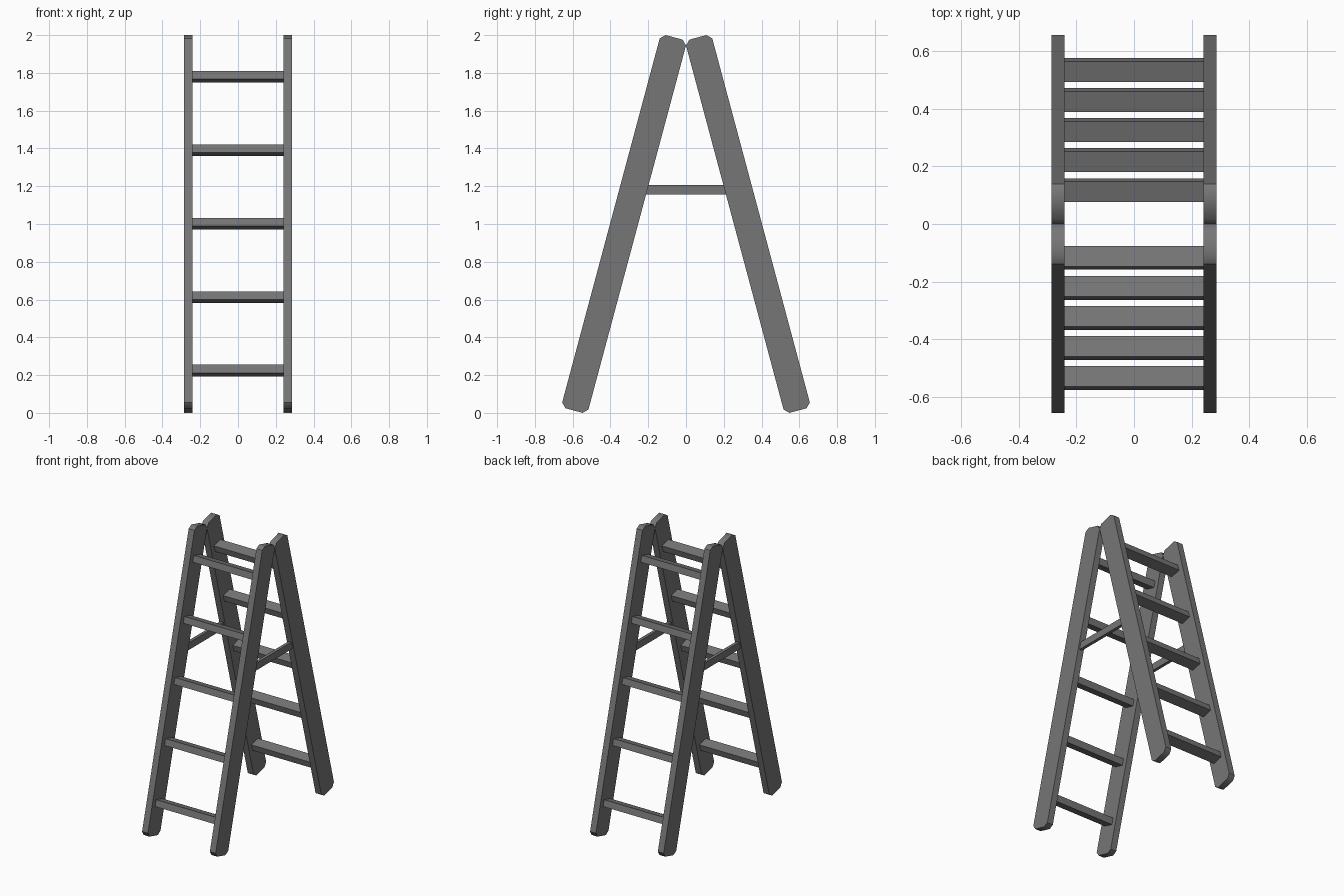
import bpy, bmesh, math
from mathutils import Matrix, Vector

if "Cube" in bpy.data.objects:
    bpy.data.objects.remove(bpy.data.objects["Cube"])

TILT = math.radians(15)
D = Vector((0, math.sin(TILT), math.cos(TILT)))    # along the front leg
N = Vector((0, math.cos(TILT), -math.sin(TILT)))   # across the front leg
W = -0.5755                                        # centre line of the leg
IN, OUT = 0.2405, 0.2855                           # inner / outer x of the legs

mat = bpy.data.materials.new("dark_grey")
mat.diffuse_color = (0.18, 0.18, 0.18, 1)
mat.use_nodes = True
mat.node_tree.nodes["Principled BSDF"].inputs["Base Color"].default_value = mat.diffuse_color


def at(x, u, w, back):
    p = D * u + N * w
    return Vector((x, -p.y if back else p.y, p.z))


def finish(bm, name):
    bmesh.ops.recalc_face_normals(bm, faces=bm.faces)
    me = bpy.data.meshes.new(name)
    bm.to_mesh(me)
    bm.free()
    me.materials.append(mat)
    ob = bpy.data.objects.new(name, me)
    bpy.context.collection.objects.link(ob)


def prism(name, profile, x0, x1, back, caps=()):
    """Extrude a profile of (along, across) points between x0 and x1."""
    bm = bmesh.new()
    a = [bm.verts.new(at(x0, u, w, back)) for u, w in profile]
    b = [bm.verts.new(at(x1, u, w, back)) for u, w in profile]
    bm.faces.new(a)
    bm.faces.new(b)
    n = len(profile)
    for i in range(n):
        j = (i + 1) % n
        f = bm.faces.new((a[i], a[j], b[j], b[i]))
        f.smooth = i in caps
    finish(bm, name)


# leg outline with clipped ends
lo, hi, h, c = -0.1415, 1.904, 0.072, 0.025
leg = [(lo + c, W - h), (lo, W - h + c), (lo, W + h - c), (lo + c, W + h),
       (hi - c, W + h), (hi, W + h - c), (hi, W - h + c), (hi - c, W - h)]

for back in (False, True):
    side = "back" if back else "front"
    # side rails
    for s, tag in ((-1, "left"), (1, "right")):
        prism(f"{side}_leg_{tag}", leg, s * IN, s * OUT, back, caps=(0, 1, 2, 4, 5, 6))
    # rungs, tilted with the rails
    for i in range(5):
        u, w, hu, hw = 0.078 + 0.4025 * i, -0.574, 0.0225, 0.0365
        rung = [(u - hu, w - hw), (u - hu, w + hw), (u + hu, w + hw), (u + hu, w - hw)]
        prism(f"{side}_rung_{i + 1}", rung, -IN - 0.003, IN + 0.003, back)

# spreader braces between front and back rails
for s, tag in ((-1, "left"), (1, "right")):
    bm = bmesh.new()
    bmesh.ops.create_cube(bm, size=1, matrix=Matrix.Translation((s * 0.264, 0, 1.182))
                          @ Matrix.Diagonal((0.022, 0.43, 0.05, 1)))
    finish(bm, f"spreader_brace_{tag}")
